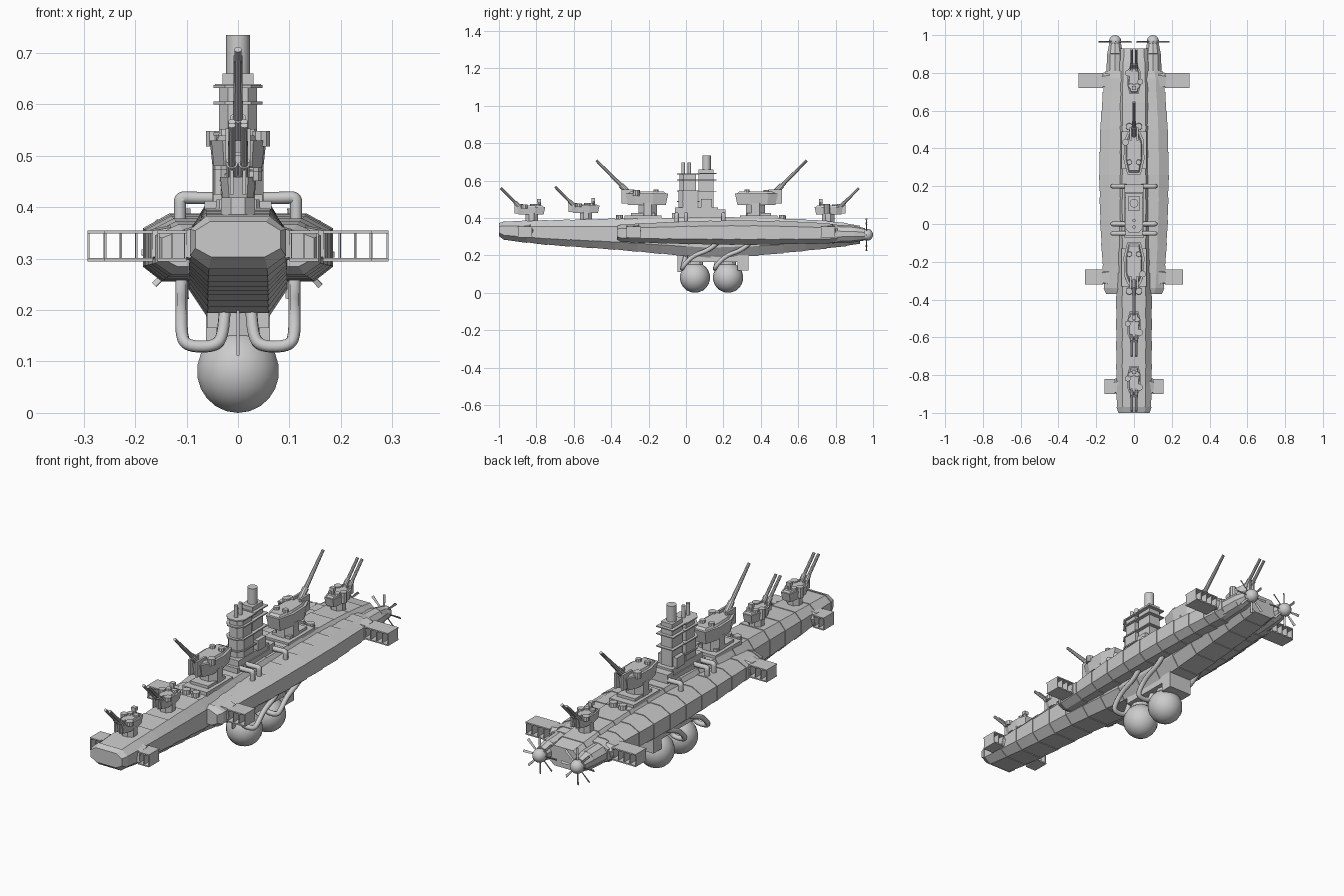
import bpy, bmesh, math
from mathutils import Matrix, Vector

if "Cube" in bpy.data.objects:
    bpy.data.objects.remove(bpy.data.objects["Cube"])


def finish(name, bm, smooth=None):
    bmesh.ops.recalc_face_normals(bm, faces=bm.faces)
    me = bpy.data.meshes.new(name)
    bm.to_mesh(me)
    bm.free()
    ob = bpy.data.objects.new(name, me)
    bpy.context.collection.objects.link(ob)
    if smooth:
        bpy.ops.object.select_all(action='DESELECT')
        ob.select_set(True)
        bpy.context.view_layer.objects.active = ob
        bpy.ops.object.shade_smooth_by_angle(angle=math.radians(smooth))
    return ob


def skin(bm, rings):
    vs = [[bm.verts.new(p) for p in r] for r in rings]
    n = len(vs[0])
    for a, b in zip(vs, vs[1:]):
        for i in range(n):
            bm.faces.new((a[i], a[(i + 1) % n], b[(i + 1) % n], b[i]))
    bm.faces.new(vs[0])
    bm.faces.new(vs[-1])


def prism(bm, plan, z0, z1, s0=1.0, M=Matrix()):
    """Plan outline extruded upwards; s0 scales the lower outline."""
    skin(bm, [[M @ Vector((x * s, y * s, z)) for x, y in plan] for z, s in ((z0, s0), (z1, 1))])


def box(bm, x0, x1, y0, y1, z0, z1, M=Matrix()):
    prism(bm, [(x0, y0), (x1, y0), (x1, y1), (x0, y1)], z0, z1, 1, M)


def rod(bm, a, b, r0, r1=None, n=10, M=Matrix()):
    a, b = M @ Vector(a), M @ Vector(b)
    T = Matrix.Translation((a + b) / 2) @ (b - a).to_track_quat('Z', 'Y').to_matrix().to_4x4()
    bmesh.ops.create_cone(bm, cap_ends=True, segments=n, radius1=r0,
                          radius2=r0 if r1 is None else r1, depth=(b - a).length, matrix=T)


def ball(bm, c, r, n=16):
    bmesh.ops.create_uvsphere(bm, u_segments=n, v_segments=n // 2 + 2, radius=r,
                              matrix=Matrix.Translation(c))


def hull(name, stations, plates, shape):
    """Eight-sided hull of overlapping plates; stations are y, half width, top, bottom."""
    def at(y):
        for a, b in zip(stations, stations[1:]):
            if y <= b[0] + 1e-6:
                t = (y - a[0]) / (b[0] - a[0])
                return [p + (q - p) * t for p, q in zip(a, b)]
        return list(stations[-1])

    def ring(y, g):
        _, w, t, b = at(y)
        w, t, b = w + g, t + g, b - g
        half = [(w * shape[0], t), (w, t - (t - b) * shape[1]),
                (w, b + (t - b) * shape[2]), (w * shape[3], b)]
        return [(x, y, z) for x, z in half] + [(-x, y, z) for x, z in reversed(half)]
    rings = []
    for a, b in zip(plates, plates[1:]):
        rings += [ring(a, 0.0), ring(b, 0.003)]
    bm = bmesh.new()
    skin(bm, rings)
    return finish(name, bm)


def pipe(name, pts, r=0.012):
    cu = bpy.data.curves.new(name, 'CURVE')
    cu.dimensions, cu.bevel_depth, cu.bevel_resolution = '3D', r, 2
    cu.resolution_u, cu.use_fill_caps = 5, True
    sp = cu.splines.new('NURBS')
    sp.points.add(len(pts) - 1)
    for p, q in zip(sp.points, pts):
        p.co = (*q, 1)
    sp.order_u, sp.use_endpoint_u = 3, True
    ob = bpy.data.objects.new(name, cu)
    bpy.context.collection.objects.link(ob)


# Central hull and wide outer hull
hull("main_hull", [(-1, .083, .372, .303), (-.97, .09, .38, .283), (-.75, .092, .386, .258),
                   (-.35, .093, .395, .23), (.1, .093, .402, .188), (.35, .093, .402, .197),
                   (.7, .09, .388, .232), (.85, .085, .372, .25), (.93, .075, .355, .265)],
     [-1, -.97, -.85, -.74, -.62, -.5, -.38, -.26, -.13, 0, .13, .26, .39, .52, .64, .75, .86, .93],
     (.66, .25, .25, .62))
hull("outer_hull", [(-.37, .148, .356, .285), (-.34, .158, .364, .272), (0, .177, .38, .262),
                    (.3, .183, .386, .258), (.5, .178, .382, .26), (.77, .157, .368, .266),
                    (.81, .148, .36, .275)],
     [-.37, -.34, -.22, -.1, .02, .14, .26, .38, .5, .6, .7, .77, .81], (.72, .22, .22, .8))

# Stern engine pods, spinners and propellers
for s in (-1, 1):
    bm = bmesh.new()
    rod(bm, (s * .1, .78, .314), (s * .1, .9, .314), .05, .044)
    rod(bm, (s * .1, .9, .314), (s * .1, .955, .312), .044, .033)
    finish("engine_pod", bm)
    bm = bmesh.new()
    ball(bm, (s * .1, .968, .31), .032)
    finish("spinner", bm, 40)
    bm = bmesh.new()
    for i in range(8):
        M = (Matrix.Translation((s * .1, .965, .31)) @ Matrix.Rotation(i * math.pi / 4 + .02, 4, 'Y')
             @ Matrix.Rotation(.5, 4, 'Z'))
        prism(bm, [(-.006, -.0015), (.006, -.0015), (.006, .0015), (-.006, .0015)], .02, .088, .6, M)
    finish("propeller", bm)

# Open box fins on pentagonal mounts
for y, root, x0, x1 in ((-.86, .08, .1, .157), (-.28, .13, .165, .26), (.76, .13, .165, .293)):
    for s in (-1, 1):
        S = Matrix.Diagonal((s, 1, 1, 1))
        bm = bmesh.new()
        outline = [(-.04, .3), (.03, .295), (.045, .335), (.025, .362), (-.035, .358)]
        skin(bm, [[S @ Vector((x, y + u * k, .33 + (v - .33) * k)) for u, v in outline]
                  for x, k in ((root, 1.1), (x0 + .005, .85))])
        finish("fin_mount", bm)
        bm = bmesh.new()
        for z in (.295, .349):
            box(bm, x0, x1, y - .04, y + .04, z, z + .006, S)
        n = max(2, round((x1 - x0) / .032))
        for i in range(n + 1):
            x = x0 + (x1 - x0 - .004) * i / n
            box(bm, x, x + .004, y - .037, y + .037, .297, .352, S)
        finish("box_fin", bm)


def turret(name, y, z, k, flip, twin):
    """Gun turret facing -y, scaled by k."""
    M = Matrix.Translation((0, y, z)) @ Matrix.Rotation(math.pi if flip else 0, 4, 'Z') @ Matrix.Scale(k, 4)
    bm = bmesh.new()
    plan = [(.03, -.12), (.052, -.07), (.055, .03), (.035, .11)]
    plan += [(-x, v) for x, v in reversed(plan)]
    oct_plan = [(.054 * math.cos(a), .054 * math.sin(a)) for a in [(i + .5) * math.pi / 4 for i in range(8)]]
    prism(bm, oct_plan, -.025, .062, 1, M)
    prism(bm, plan, .05, .112, .88, M)
    prism(bm, [(u * .7, v * .8) for u, v in plan], .112, .122, 1.12, M)
    # Gun cradle cheeks and barrels
    for s in (-1, 1):
        box(bm, s * .014, s * .024, -.14, -.07, .06, .135, M)
    for x in ((-.018, .018) if twin else (0,)):
        d = Vector((0, -.7, .7))
        a = Vector((x, -.085, .1))
        L = .27 if not twin else .235
        rod(bm, a, a + d * L * .3, .015 if not twin else .011, None, 10, M)
        rod(bm, a + d * L * .2, a + d * L, .011 if not twin else .008, .007, 10, M)
    # Roof hatches and sight
    for s in (-1, 1):
        rod(bm, (s * .024, .045, .118), (s * .024, .045, .134), .015, .013, 10, M)
    rod(bm, (.045, -.06, .1), (.045, -.06, .13), .018, None, 10, M)
    if twin:
        rod(bm, (0, .06, .12), (0, .06, .17), .009, None, 8, M)
        box(bm, -.016, .016, .045, .075, .15, .175, M)
        rod(bm, (-.05, .01, .06), (-.05, .01, .135), .016, None, 8, M)
    finish(name, bm)


turret("front_main_turret", -.205, .418, 1, False, False)
turret("rear_main_turret", .372, .418, 1, True, False)
for n, y, z, f in (("bow_turret", -.825, .385, False), ("second_turret", -.535, .392, False),
                   ("stern_turret", .76, .385, True)):
    turret(n, y, z, .66, f, True)

# Deck plinths below the main turrets
bm = bmesh.new()
for y, d in ((-.23, -1), (.39, 1)):
    box(bm, -.065, .065, y - .1, y + .1, .385, .412)
    box(bm, -.048, .048, y - .065, y + .065, .41, .425)
    for s in (-1, 1):
        rod(bm, (s * .025, y + d * .125, .39), (s * .025, y + d * .125, .415), .02, .018)
finish("turret_plinths", bm)

# Superstructure: base, bridge decks, rear tower, funnel
bm = bmesh.new()
box(bm, -.05, .05, -.075, .21, .385, .425)
box(bm, -.045, .045, -.06, .17, .42, .455)
box(bm, -.05, .05, .165, .21, .42, .445)
finish("superstructure_base", bm)
bm = bmesh.new()
c = [(-.042, .06), (-.042, -.015), (-.022, -.04), (.022, -.04), (.042, -.015), (.042, .06)]
for z0, z1, k in ((.45, .54, 1.02), (.54, .632, .88)):
    prism(bm, [(x * k, y * k) for x, y in c], z0, z1)
for z in (.485, .54, .6, .632):
    prism(bm, [(x * 1.14, y * 1.2) for x, y in c], z, z + .006)
finish("bridge_tower", bm)
bm = bmesh.new()
box(bm, -.03, .03, .068, .148, .45, .66)
for z in (.54, .6, .635):
    box(bm, -.045, .045, .06, .163, z, z + .005)
for s in (-1, 1):
    box(bm, s * .03, s * .05, .08, .14, .45, .5)
finish("rear_tower", bm)
bm = bmesh.new()
rod(bm, (0, .11, .65), (0, .11, .735), .023, None, 16)
for y in (-.015, .018):
    rod(bm, (0, y, .63), (0, y, .695), .009, None, 10)
finish("funnels", bm, 40)

# Deck pipes and fuel pipes
for s in (-1, 1):
    for y in (-.05, .0, .2):
        pipe("deck_pipe", [(s * x, y, z) for x, z in ((.113, .37), (.113, .4), (.113, .42), (.09, .418), (.04, .418))])
    for y in (0, .175):
        pipe("fuel_pipe", [(s * .11, y + .17, .27), (s * .11, y + .13, .23), (s * .11, y + .04, .2),
                           (s * .11, y - .01, .15), (s * .1, y - .02, .13), (s * .05, y - .02, .128),
                           (s * .028, y - .015, .145), (s * .026, y, .2)])

# Hanging tanks with necks, rear housing and front blade
bm = bmesh.new()
for y in (.048, .225):
    ball(bm, (0, y, .081), .081, 18)
finish("tanks", bm, 40)
bm = bmesh.new()
for y in (.048, .225):
    rod(bm, (0, y, .13), (0, y, .22), .042, None, 12)
box(bm, -.062, .062, .275, .335, .12, .22)
box(bm, -.06, .06, .02, .28, .165, .2)
prism(bm, [(-.003, -.045), (.003, -.045), (.003, .02), (-.003, .02)], .112, .2)
finish("tank_mounts", bm)
